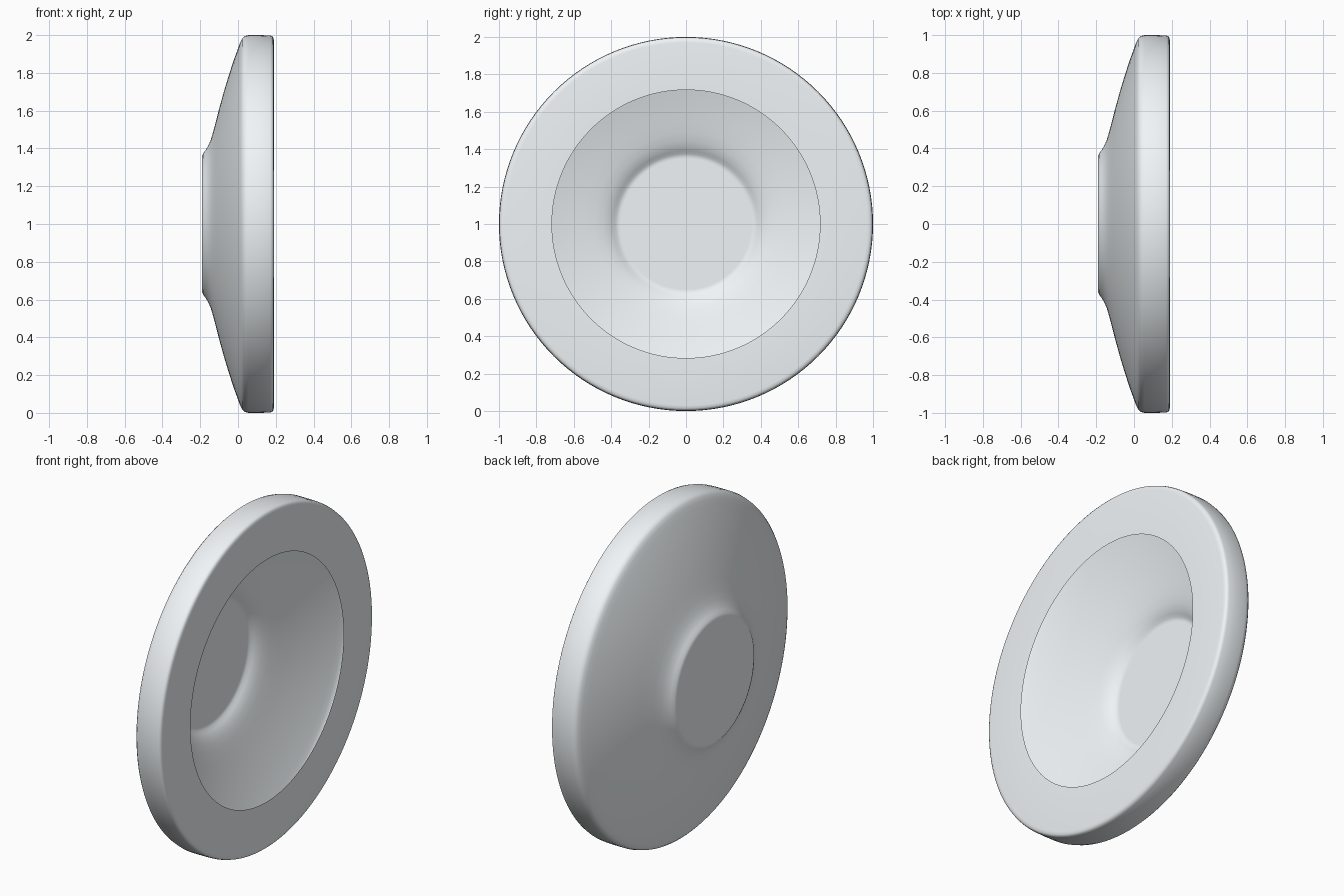
import bpy, bmesh
from math import cos, sin, tau

if "Cube" in bpy.data.objects:
    bpy.data.objects.remove(bpy.data.objects["Cube"])

# Half profile as (x, radius): back plate, flared cone, rounded rim, open front lip
PROFILE = [
    (-0.19, 0.35), (-0.19, 0.361), (-0.184, 0.375), (-0.172, 0.391),
    (-0.16, 0.410), (-0.145, 0.443), (-0.131, 0.49), (-0.115, 0.55),
    (-0.10, 0.61), (-0.075, 0.70), (-0.048, 0.79), (-0.02, 0.875),
    (0.0, 0.93), (0.012, 0.962), (0.022, 0.982), (0.034, 0.994),
    (0.055, 1.0), (0.12, 1.0), (0.17, 0.998), (0.182, 0.994),
    (0.188, 0.985), (0.19, 0.97), (0.19, 0.717),
]
SEGMENTS = 128


def lathe_x(name, profile, centre_z, material):
    """Spin a profile around the x axis, closing its first ring with a flat disc."""
    bm = bmesh.new()
    rings = []
    for x, r in profile:
        rings.append([bm.verts.new((x, r * cos(tau * i / SEGMENTS),
                                    r * sin(tau * i / SEGMENTS)))
                      for i in range(SEGMENTS)])
    for a, b in zip(rings, rings[1:]):
        for i in range(SEGMENTS):
            j = (i + 1) % SEGMENTS
            bm.faces.new((a[i], a[j], b[j], b[i]))
    bm.faces.new(rings[0][::-1])
    bm.normal_update()
    # Make the back plate face outwards (-x)
    if bm.faces[:][-1].normal.x > 0:
        bmesh.ops.reverse_faces(bm, faces=bm.faces[:])
    mesh = bpy.data.meshes.new(name)
    bm.to_mesh(mesh)
    bm.free()
    mesh.materials.append(material)
    for p in mesh.polygons:
        p.use_smooth = True
    obj = bpy.data.objects.new(name, mesh)
    obj.location.z = centre_z
    bpy.context.collection.objects.link(obj)
    return obj


# Pale, slightly cool white
white = bpy.data.materials.new("pale_white")
white.diffuse_color = (0.87, 0.91, 0.93, 1.0)
white.use_nodes = True
white.node_tree.nodes["Principled BSDF"].inputs["Base Color"].default_value = white.diffuse_color

# Hollow dish with a flat rim, standing on its edge
lathe_x("dish", PROFILE, 1.0, white)
